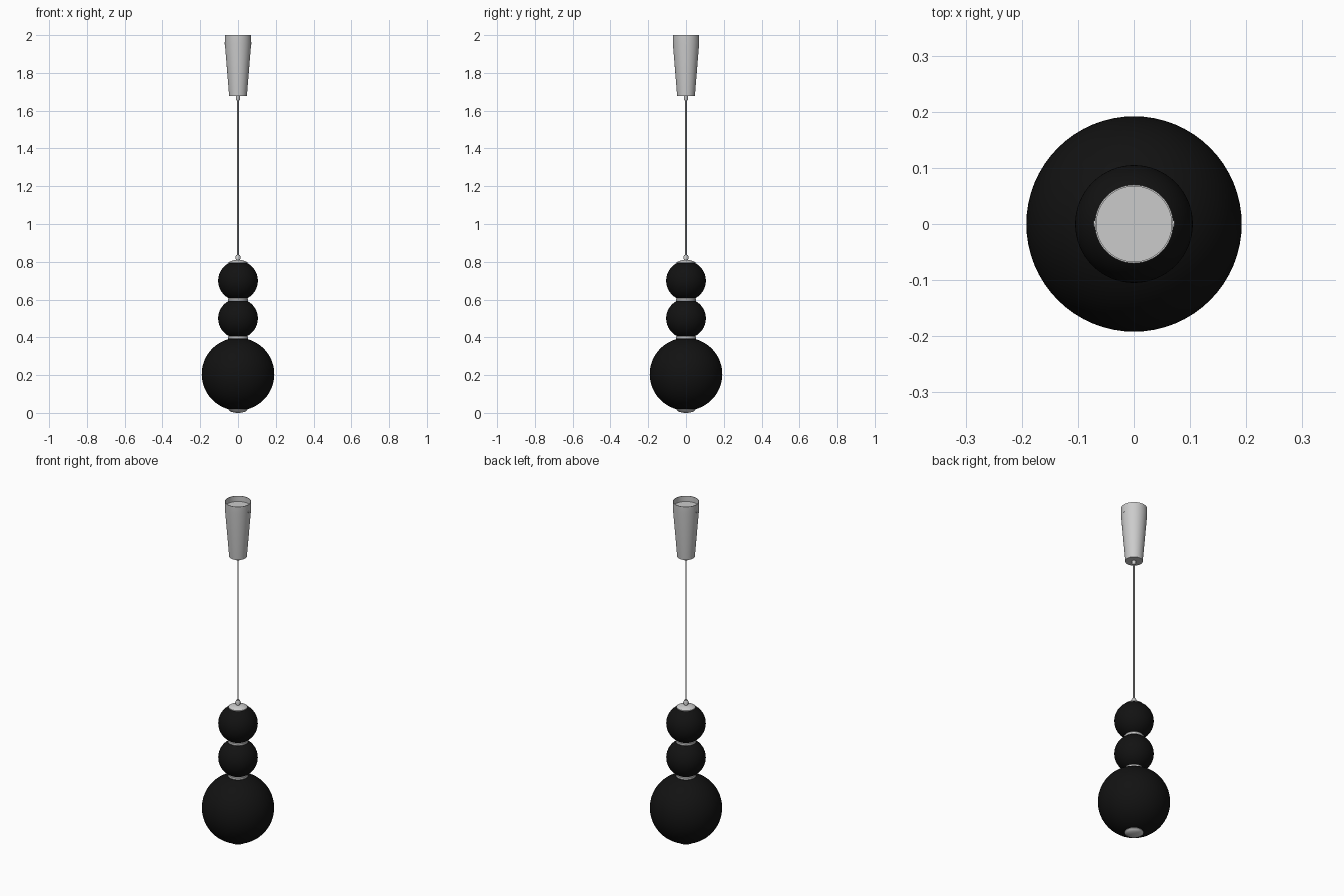
import bpy, bmesh, math
from mathutils import Matrix

if "Cube" in bpy.data.objects:
    bpy.data.objects.remove(bpy.data.objects["Cube"])

black = bpy.data.materials.new("black")
black.diffuse_color = (0.006, 0.006, 0.006, 1)
black.use_nodes = True
black.node_tree.nodes["Principled BSDF"].inputs["Base Color"].default_value = black.diffuse_color


def lathe(name, profile, segments=64, material=None):
    """Revolve an (r, z) profile about the z axis."""
    bm = bmesh.new()
    verts = [bm.verts.new((r, 0, z)) for r, z in profile]
    edges = [bm.edges.new(pair) for pair in zip(verts, verts[1:])]
    bmesh.ops.spin(bm, geom=verts + edges, cent=(0, 0, 0), axis=(0, 0, 1),
                   angle=math.tau, steps=segments, use_duplicate=False)
    bmesh.ops.remove_doubles(bm, verts=bm.verts, dist=1e-5)
    bmesh.ops.recalc_face_normals(bm, faces=bm.faces)
    mesh = bpy.data.meshes.new(name)
    bm.to_mesh(mesh)
    bm.free()
    obj = bpy.data.objects.new(name, mesh)
    bpy.context.collection.objects.link(obj)
    if material:
        mesh.materials.append(material)
    bpy.ops.object.select_all(action='DESELECT')
    obj.select_set(True)
    bpy.context.view_layer.objects.active = obj
    bpy.ops.object.shade_smooth_by_angle(angle=math.radians(30))
    return obj


def ball(name, radius, z, opening=0.05, steps=32):
    """Sphere trimmed flat where the spacers meet it."""
    a = math.asin(opening / radius)
    angles = [a + (math.pi - 2 * a) * i / steps for i in range(steps + 1)]
    arc = [(radius * math.sin(t), z + radius * math.cos(t)) for t in angles]
    return lathe(name, [(0, arc[0][1])] + arc + [(0, arc[-1][1])], material=black)


# Stacked balls
ball("lower_ball", 0.192, 0.205)
ball("middle_ball", 0.105, 0.50)
ball("upper_ball", 0.105, 0.70)

# Metal spacers between the balls
for name, z in (("lower_spacer", 0.40), ("upper_spacer", 0.60)):
    lathe(name, [(0, z - 0.011), (0.049, z - 0.011), (0.053, z - 0.007),
                 (0.053, z + 0.004), (0.049, z + 0.009), (0, z + 0.009)])

# Domed light cap under the lowest ball
lathe("bottom_cap", [(0, 0.022), (0.05, 0.022), (0.05, 0.017), (0.044, 0.010),
                     (0.034, 0.005), (0.018, 0.001), (0, 0)])

# Top cap and its cable grip
lathe("top_cap", [(0, 0.79), (0.05, 0.79), (0.05, 0.797), (0.04, 0.803),
                  (0.025, 0.808), (0, 0.81)])
lathe("lower_cable_grip", [(0, 0.805), (0.010, 0.805), (0.010, 0.814),
                           (0.013, 0.814), (0.013, 0.828), (0.009, 0.837), (0, 0.837)], 24)

# Cable and upper grip
lathe("cable", [(0, 0.83), (0.004, 0.83), (0.004, 1.68), (0, 1.68)], 16)
lathe("upper_cable_grip", [(0, 1.655), (0.009, 1.655), (0.011, 1.66),
                           (0.011, 1.685), (0, 1.685)], 24)

# Tapered ceiling canopy, open at the top with a recessed floor
lathe("canopy", [(0, 1.678), (0.047, 1.678), (0.07, 1.96), (0.07, 2.0),
                 (0.067, 2.0), (0.067, 1.968), (0, 1.968)])

# Set screws on both sides of the canopy
for side, label in ((1, "right"), (-1, "left")):
    screw = lathe(label + "_set_screw", [(0, -0.005), (0.006, -0.005),
                                         (0.006, 0.002), (0, 0.002)], 16)
    screw.matrix_world = (Matrix.Translation((side * 0.07, 0, 1.957))
                          @ Matrix.Rotation(side * math.pi / 2, 4, 'Y'))
